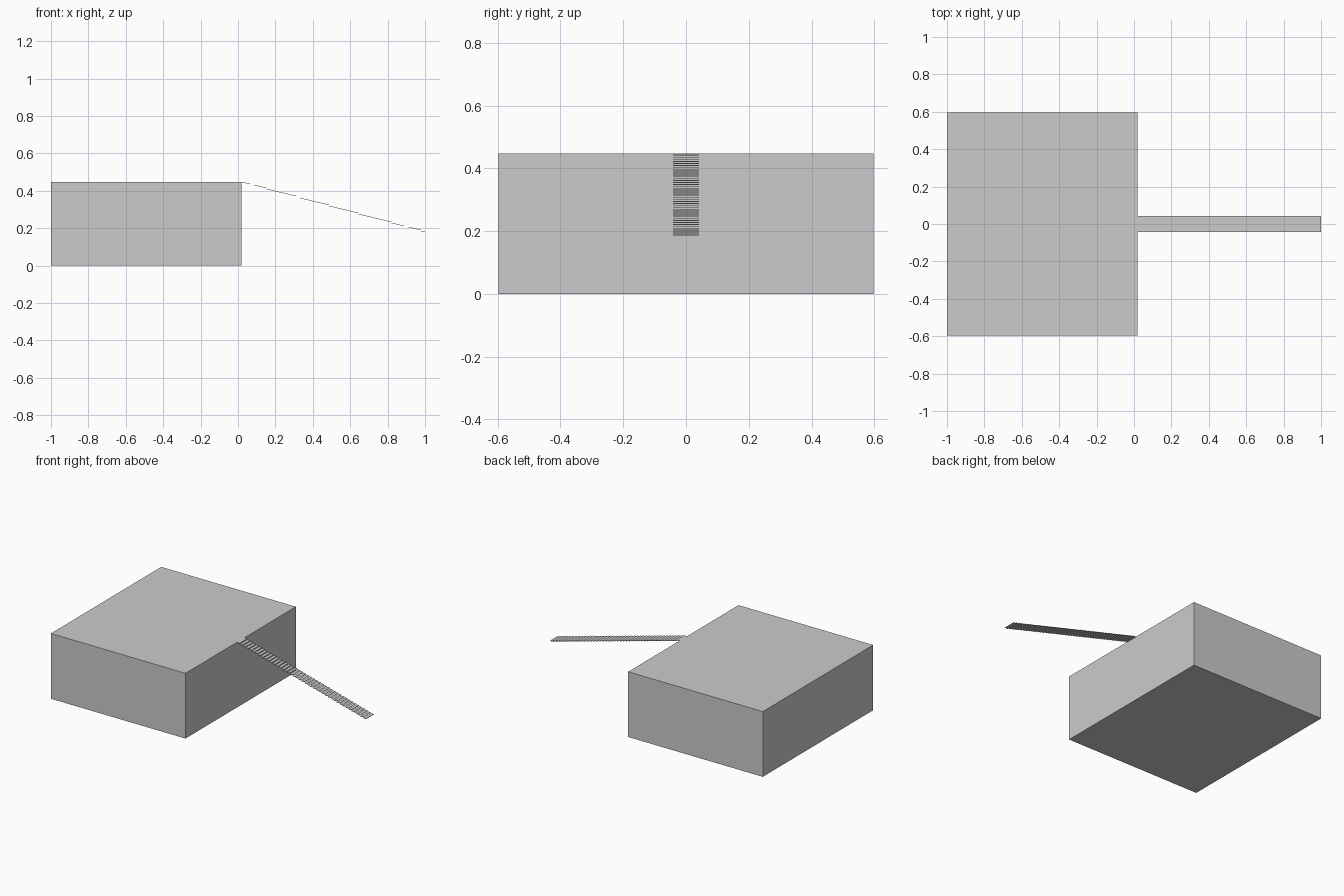
import bpy

if "Cube" in bpy.data.objects:
    bpy.data.objects.remove(bpy.data.objects["Cube"])

def box(name, x0, x1, y0, y1, z0, z1):
    bpy.ops.mesh.primitive_cube_add(size=1, location=((x0+x1)/2, (y0+y1)/2, (z0+z1)/2))
    o = bpy.context.object
    o.name = name
    o.scale = (x1-x0, y1-y0, z1-z0)
    bpy.ops.object.transform_apply(location=False, rotation=False, scale=True)
    return o

# Main block
box("building_block", -1, 0.02, -0.597, 0.597, 0, 0.447)

# Descending flight of thin open treads
N = 44
run, rise = 0.98 / N, 0.267 / N
tread = box("stair_treads", 0.02, 0.02 + run, -0.042, 0.042, 0.4445, 0.447)
arr = tread.modifiers.new("flight", 'ARRAY')
arr.count = N
arr.use_relative_offset = False
arr.use_constant_offset = True
arr.constant_offset_displace = (run, 0, -rise)
